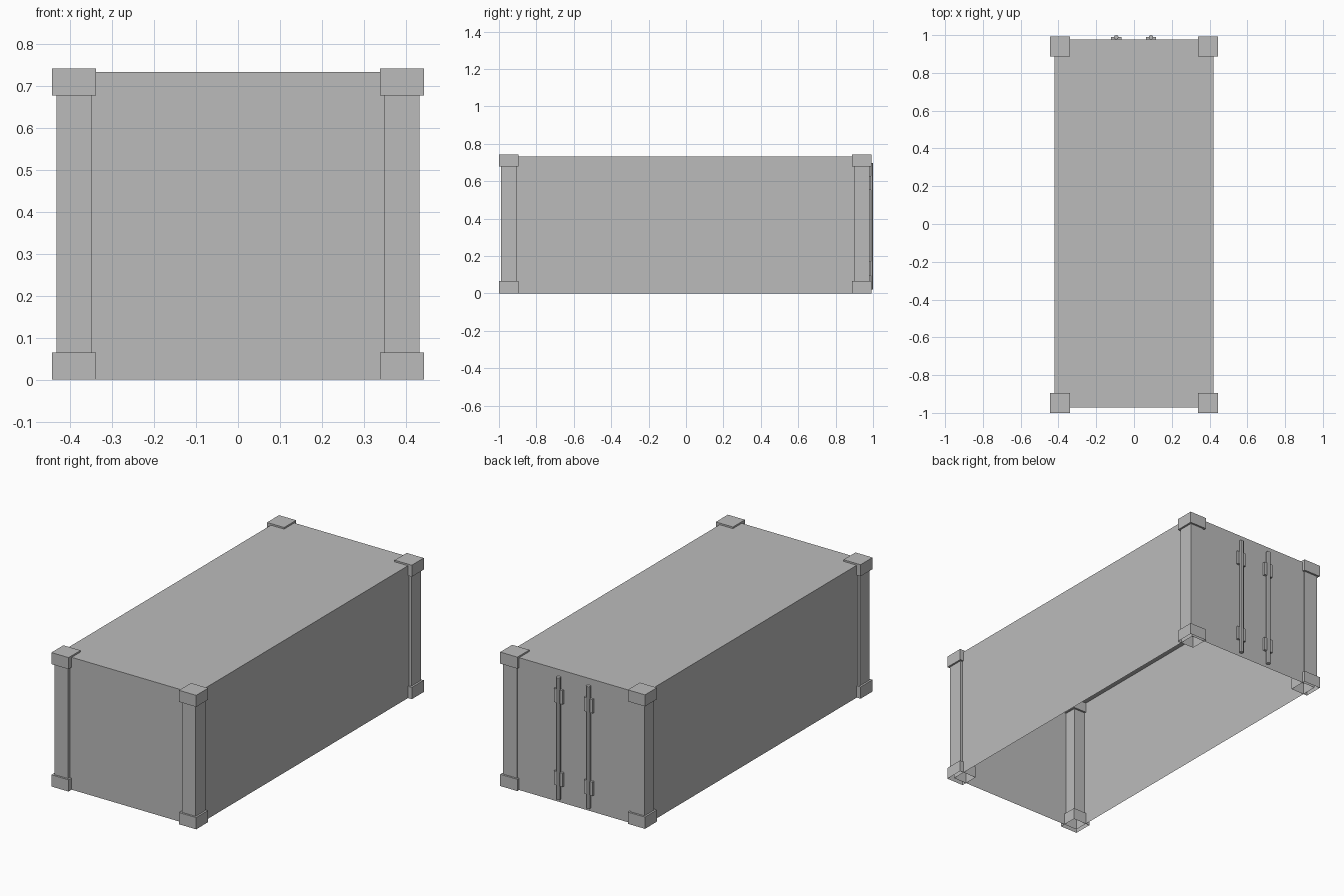
import bpy
import bmesh
from mathutils import Matrix, Vector

if "Cube" in bpy.data.objects:
    bpy.data.objects.remove(bpy.data.objects["Cube"], do_unlink=True)

GREY = (0.5, 0.5, 0.5, 1.0)
grey = bpy.data.materials.new("plain_grey")
grey.use_nodes = True
grey.diffuse_color = GREY
grey.node_tree.nodes["Principled BSDF"].inputs["Base Color"].default_value = GREY


def finish(name, bm):
    mesh = bpy.data.meshes.new(name)
    bm.to_mesh(mesh)
    bm.free()
    mesh.materials.append(grey)
    obj = bpy.data.objects.new(name, mesh)
    bpy.context.collection.objects.link(obj)
    return obj


def box(name, low, high, open_bottom=False):
    low, high = Vector(low), Vector(high)
    size = high - low
    bm = bmesh.new()
    matrix = Matrix.Translation((low + high) / 2) @ Matrix.Diagonal((*size, 1))
    bmesh.ops.create_cube(bm, size=1, matrix=matrix)
    if open_bottom:
        bm.normal_update()
        under = [f for f in bm.faces if f.normal.z < -0.9]
        bmesh.ops.delete(bm, geom=under, context="FACES")
    return finish(name, bm)


def square_column(name, x, y, half, z0, z1, open_bottom=False):
    return box(name, (x - half, y - half, z0), (x + half, y + half, z1), open_bottom)


def rod(name, x, y, radius, z0, z1):
    bm = bmesh.new()
    bmesh.ops.create_cone(bm, cap_ends=True, segments=8, radius1=radius,
                          radius2=radius, depth=z1 - z0,
                          matrix=Matrix.Translation((x, y, (z0 + z1) / 2)))
    return finish(name, bm)


# Container shell, open underneath
box("container_shell", (-0.42, -0.972, 0), (0.42, 0.977, 0.733), True)

# Corner posts with a block at each end
for side, x in (("right", -0.391), ("left", 0.391)):
    for end, y in (("front", -0.947), ("back", 0.94)):
        tag = f"{end}_{side}"
        square_column(f"{tag}_post", x, y, 0.042, 0.06, 0.685)
        square_column(f"{tag}_lower_corner_block", x, y, 0.0525, 0, 0.065, True)
        square_column(f"{tag}_upper_corner_block", x, y, 0.0525, 0.678, 0.742)

# Locking bars on the back doors, each held by two brackets
for side, x in (("right", -0.094), ("left", 0.09)):
    rod(f"{side}_locking_bar", x, 0.988, 0.012, 0.02, 0.697)
    for level, z in (("lower", 0.133), ("upper", 0.59)):
        box(f"{side}_{level}_bar_bracket", (x - 0.027, 0.97, z - 0.038),
            (x + 0.027, 0.99, z + 0.038))
